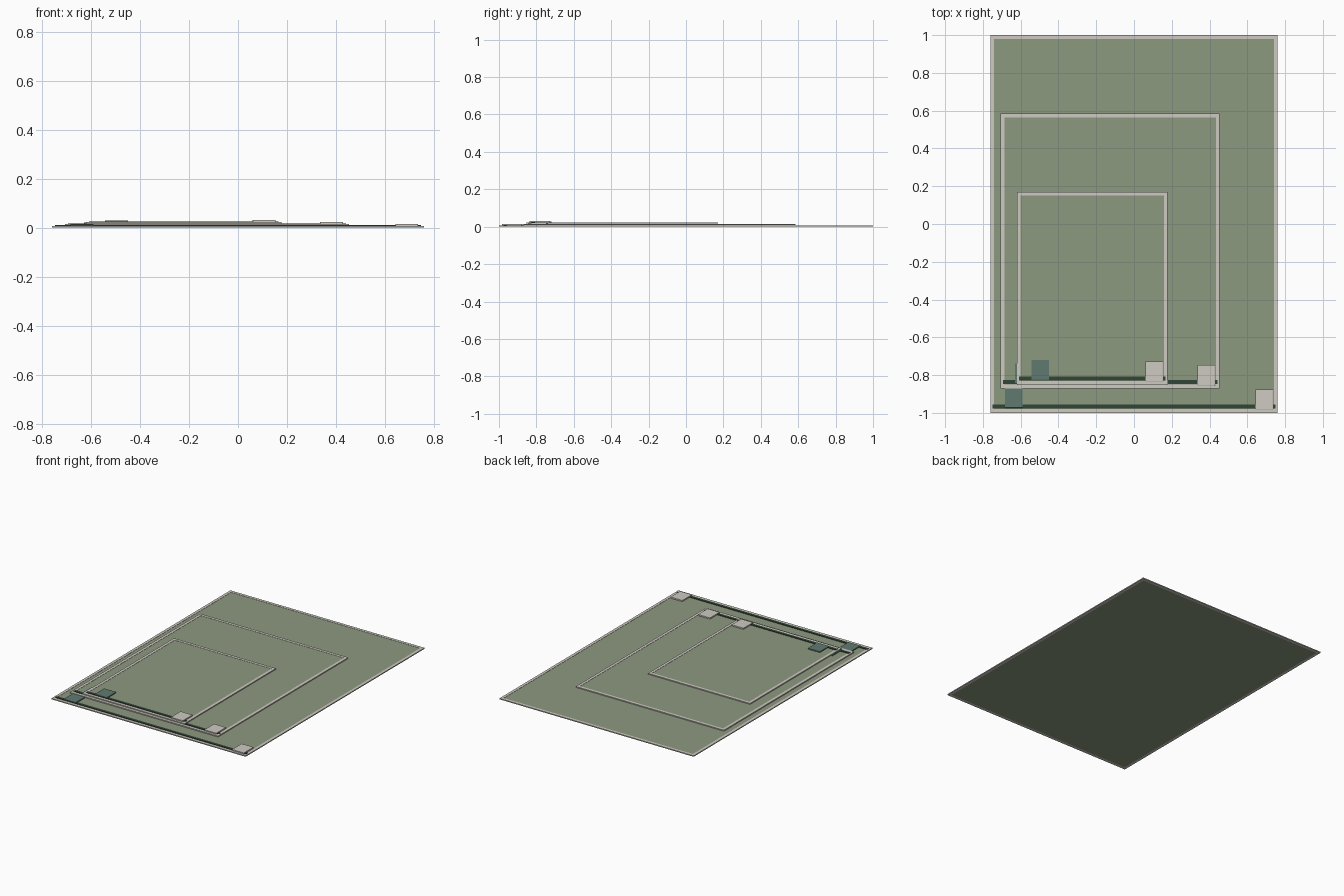
import bpy

if "Cube" in bpy.data.objects:
    bpy.data.objects.remove(bpy.data.objects["Cube"])


def material(name, rgb):
    m = bpy.data.materials.new(name)
    m.diffuse_color = (*rgb, 1.0)
    m.use_nodes = True
    m.node_tree.nodes["Principled BSDF"].inputs["Base Color"].default_value = m.diffuse_color
    return m


GREEN = material("sage green", (0.262, 0.319, 0.216))
CREAM = material("warm light grey", (0.62, 0.59, 0.54))
TEAL = material("muted teal", (0.114, 0.195, 0.162))
DARK = material("dark green", (0.032, 0.058, 0.037))


def box(name, x0, x1, y0, y1, z0, z1, mat, bevel=0.0):
    bpy.ops.mesh.primitive_cube_add(
        size=1, location=((x0 + x1) / 2, (y0 + y1) / 2, (z0 + z1) / 2))
    ob = bpy.context.object
    ob.name = name
    ob.scale = (x1 - x0, y1 - y0, z1 - z0)
    bpy.ops.object.transform_apply(location=False, rotation=False, scale=True)
    ob.data.materials.append(mat)
    if bevel:
        mod = ob.modifiers.new("soft edge", 'BEVEL')
        mod.width = bevel
        mod.segments = 2
    return ob


def pouch(label, x0, x1, y0, y1, z):
    """Flat pouch: panel, raised binding, closure strip and two tabs."""
    w = 0.02
    top = z + 0.007
    # Fabric panel inside the binding
    box(label + "_panel", x0 + w, x1 - w, y0 + w, y1 - w, z, z + 0.0055, GREEN)
    # Binding around the edge
    box(label + "_binding_left", x0, x0 + w, y0, y1, z, top, CREAM)
    box(label + "_binding_right", x1 - w, x1, y0, y1, z, top, CREAM)
    box(label + "_binding_front", x0 + w, x1 - w, y0, y0 + w, z, top, CREAM)
    box(label + "_binding_back", x0 + w, x1 - w, y1 - w, y1, z, top, CREAM)
    # Closure strip along the front edge
    s = y0 + 0.034
    box(label + "_closure_strip", x0 + 0.012, x1 - 0.012, s - 0.01, s + 0.01,
        z + 0.004, z + 0.0095, DARK)
    # Pull tab on the left and label tab on the right
    box(label + "_pull_tab", x0 + 0.077, x0 + 0.171, s - 0.007, s + 0.098,
        z + 0.005, z + 0.0125, TEAL, 0.001)
    box(label + "_label_tab", x1 - 0.118, x1 - 0.025, s - 0.018, s + 0.09,
        z + 0.005, z + 0.0145, CREAM, 0.001)


# Three pouches stacked from large to small
pouch("large", -0.76, 0.76, -1.0, 1.0, 0.0)
pouch("medium", -0.706, 0.453, -0.87, 0.585, 0.008)
pouch("small", -0.62, 0.178, -0.852, 0.17, 0.016)
